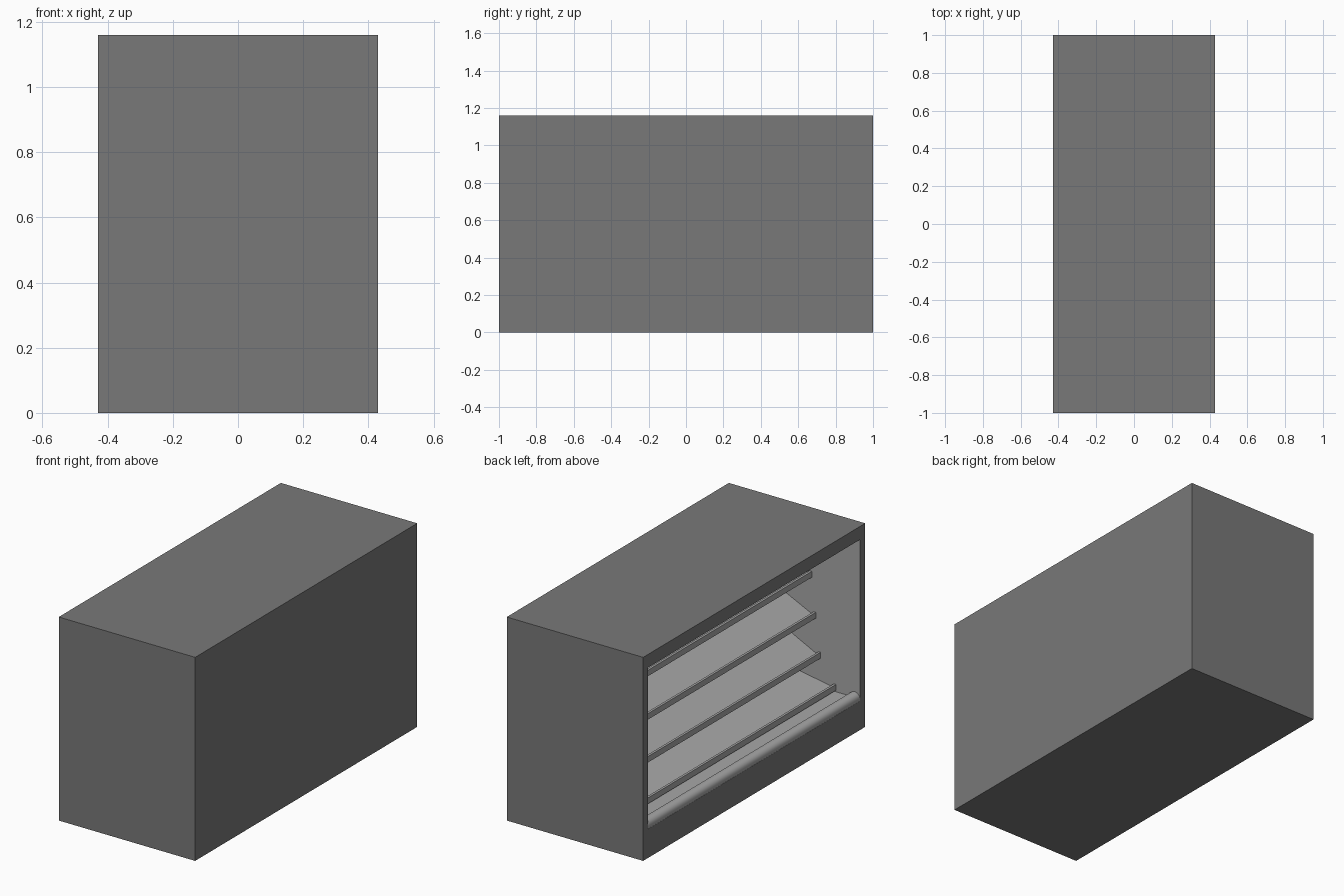
import bpy, bmesh, math

if "Cube" in bpy.data.objects:
    bpy.data.objects.remove(bpy.data.objects["Cube"])

def material(name, v):
    m = bpy.data.materials.new(name)
    m.diffuse_color = (v, v, v, 1)
    m.use_nodes = True
    m.node_tree.nodes["Principled BSDF"].inputs["Base Color"].default_value = m.diffuse_color
    return m

dark = material("dark grey casing", 0.19)
light = material("light grey lining", 0.39)

X, Y, H = 0.43, 1.0, 1.16          # outer half sizes and height
YI, ZB, ZT, XB = 0.955, 0.165, 1.085, 0.38   # opening and inner back wall

def finish(name, bm, mats):
    bmesh.ops.recalc_face_normals(bm, faces=bm.faces)
    me = bpy.data.meshes.new(name)
    bm.to_mesh(me)
    bm.free()
    for m in mats:
        me.materials.append(m)
    ob = bpy.data.objects.new(name, me)
    bpy.context.collection.objects.link(ob)
    return ob

# hollow cabinet: outer shell, front rim and inner lining
def cabinet():
    bm = bmesh.new()
    def loop(x, y, z0, z1):
        return [bm.verts.new((x, a, b)) for a, b in ((-y, z0), (y, z0), (y, z1), (-y, z1))]
    loops = [loop(X, Y, 0, H), loop(-X, Y, 0, H),
             loop(-X, YI, ZB, ZT), loop(XB, YI, ZB, ZT)]
    for k in range(3):
        a, b = loops[k], loops[k + 1]
        for i in range(4):
            j = (i + 1) % 4
            f = bm.faces.new((a[i], a[j], b[j], b[i]))
            f.material_index = 1 if k == 2 else 0
    bm.faces.new(loops[0])
    bm.faces.new(loops[3]).material_index = 1
    finish("cabinet", bm, [dark, light])

# cross-section in x/z stretched along the cabinet
def extrude_profile(name, pts, mat):
    bm = bmesh.new()
    a = [bm.verts.new((x, -YI, z)) for x, z in pts]
    b = [bm.verts.new((x, YI, z)) for x, z in pts]
    n = len(pts)
    for i in range(n):
        j = (i + 1) % n
        bm.faces.new((a[i], a[j], b[j], b[i]))
    bm.faces.new(a)
    bm.faces.new(b)
    return finish(name, bm, [mat])

# sloping shelf with an upright front rail
def shelf(name, x, z, slope):
    t, w = 0.012, 0.014
    rise = slope * (XB - x)
    extrude_profile(name, [
        (x, z - 0.022), (x, z + 0.012), (x + w, z + 0.012),
        (x + w, z - 0.008), (XB, z - 0.008 + rise), (XB, z - 0.008 - t + rise),
        (x + w, z - 0.022)], light)

cabinet()
shelf("top_shelf", -0.125, 0.81, 0.46)
shelf("upper_shelf", -0.15, 0.583, 0.46)
shelf("middle_shelf", -0.18, 0.363, 0.48)
shelf("bottom_shelf", -0.277, 0.206, 0.17)

# floor tray behind the front lip
extrude_profile("floor_tray", [(-X + 0.05, ZB), (-X + 0.05, 0.176), (XB, 0.176), (XB, ZB)], light)

# rounded front lip
arc = [(-X + 0.035 - 0.033 * math.cos(math.pi * i / 10),
        0.178 + 0.03 * math.sin(math.pi * i / 10)) for i in range(11)]
lip = extrude_profile("front_lip", [(-X + 0.001, ZB)] + arc + [(-X + 0.068, ZB)], light)
bpy.context.view_layer.objects.active = lip
lip.select_set(True)
bpy.ops.object.shade_smooth_by_angle(angle=math.radians(35))
